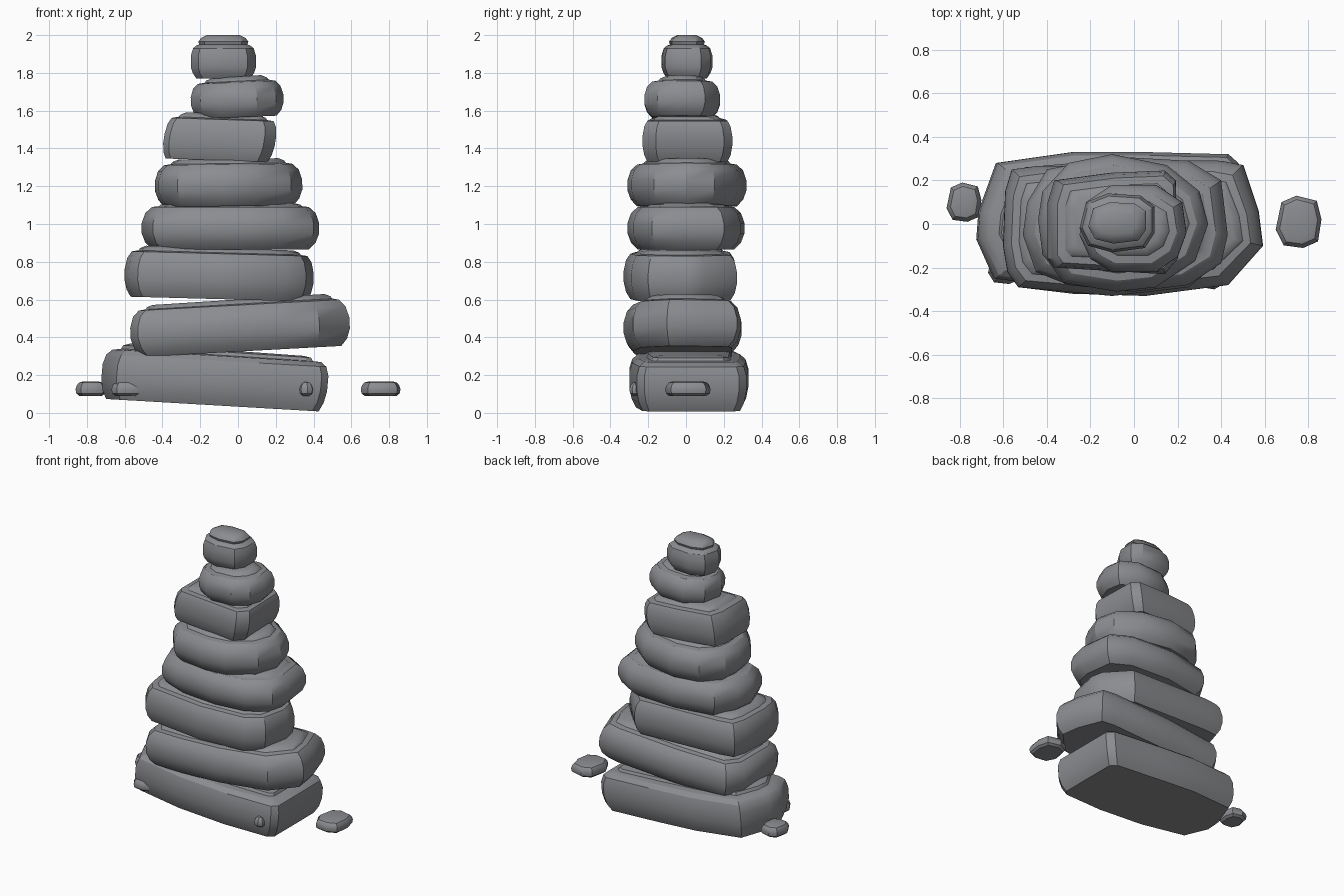
import bpy, bmesh, math

if "Cube" in bpy.data.objects:
    bpy.data.objects.remove(bpy.data.objects["Cube"])

stone_mat = bpy.data.materials.new("grey stone")
stone_mat.diffuse_color = (0.26, 0.265, 0.28, 1)
stone_mat.use_nodes = True
stone_mat.node_tree.nodes["Principled BSDF"].inputs["Base Color"].default_value = stone_mat.diffuse_color


def stone(name, outline, rings, slope=0.0, lean=None):
    """Loft an outline through (inset, z) rings, then tilt it along x."""
    xs, ys = [p[0] for p in outline], [p[1] for p in outline]
    cx, cy = (min(xs) + max(xs)) / 2, (min(ys) + max(ys)) / 2
    hx, hy = max(xs) - cx, max(ys) - cy
    zc = (rings[0][1] + rings[-1][1]) / 2
    lean = -slope if lean is None else lean
    bm = bmesh.new()
    loops = []
    for inset, z in rings:
        sx, sy = 1 - inset / hx, 1 - inset / hy
        loops.append([bm.verts.new((cx + (x - cx) * sx + lean * (z - zc),
                                    cy + (y - cy) * sy,
                                    z + slope * x)) for x, y in outline])
    n = len(outline)
    for a, b in zip(loops, loops[1:]):
        for i in range(n):
            j = (i + 1) % n
            bm.faces.new((a[i], a[j], b[j], b[i]))
    bm.faces.new(loops[-1])
    bm.faces.new(loops[0][::-1])
    bmesh.ops.recalc_face_normals(bm, faces=bm.faces)
    me = bpy.data.meshes.new(name)
    bm.to_mesh(me)
    bm.free()
    me.materials.append(stone_mat)
    ob = bpy.data.objects.new(name, me)
    bpy.context.collection.objects.link(ob)
    bpy.ops.object.select_all(action='DESELECT')
    ob.select_set(True)
    bpy.context.view_layer.objects.active = ob
    bpy.ops.object.shade_smooth_by_angle(angle=math.radians(32))


def rounded(z0, z1, b, cap=0.03):
    """Rounded side profile with a thin raised cap on top."""
    s = z1 - cap
    h = s - z0
    return [(b, z0), (b * .35, z0 + h * .16), (0, z0 + h * .38), (0, z0 + h * .62),
            (b * .35, z0 + h * .86), (b, s), (b + .035, s + cap * .2),
            (b + .045, s + cap * .6), (b + .075, z1)]


# Main stack, bottom to top
stone("base_stone",
      [(-.72, -.07), (-.64, -.25), (-.28, -.30), (.1, -.30), (.44, -.26), (.475, -.22),
       (.475, .28), (.43, .32), (.05, .33), (-.28, .33), (-.63, .28), (-.71, .06)],
      [(.035, .034), (.012, .08), (0, .14), (0, .22), (.015, .27), (.045, .295),
       (.09, .30), (.1, .318), (.14, .328)], -.055, .09)
stone("second_stone",
      [(-.57, -.22), (-.53, -.29), (-.28, -.32), (.05, -.33), (.2, -.31), (.43, -.28),
       (.59, -.1), (.57, .06), (.5, .27), (.4, .29), (-.1, .295), (-.5, .26), (-.57, .15)],
      rounded(.325, .60, .05), .05)
stone("third_stone",
      [(-.60, -.1), (-.59, .15), (-.56, .25), (-.45, .265), (.22, .27), (.38, .1),
       (.4, 0), (.36, -.2), (.25, -.29), (-.1, -.33), (-.53, -.29), (-.58, -.22)],
      rounded(.60, .87, .035), -.025)
stone("fourth_stone",
      [(-.51, -.05), (-.45, -.22), (-.3, -.28), (0, -.31), (.25, -.28), (.4, -.18),
       (.43, -.05), (.4, .2), (.25, .29), (-.1, .31), (-.4, .25), (-.49, .1)],
      rounded(.865, 1.11, .055, .02))
stone("fifth_stone",
      [(-.44, .02), (-.42, -.14), (-.32, -.27), (-.08, -.31), (.1, -.29), (.28, -.17),
       (.34, 0), (.3, .15), (.15, .27), (-.1, .32), (-.3, .28), (-.42, .15)],
      rounded(1.095, 1.345, .05), .01)
stone("sixth_stone",
      [(-.39, -.16), (-.36, -.2), (.14, -.23), (.2, -.16), (.19, .2), (.14, .245),
       (-.1, .235), (-.36, .2), (-.39, .1)],
      rounded(1.335, 1.58, .025), -.03, .15)
stone("seventh_stone",
      [(-.25, -.05), (-.2, -.16), (-.1, -.22), (.1, -.22), (.2, -.15), (.24, -.04),
       (.22, .1), (.1, .18), (-.1, .18), (-.22, .1)],
      rounded(1.565, 1.78, .04), .035)
stone("top_stone",
      [(-.25, -.02), (-.21, -.1), (-.1, -.13), (.05, -.11), (.095, -.04), (.095, .08),
       (.03, .13), (-.12, .14), (-.22, .1)],
      [(.03, 1.77), (.01, 1.80), (0, 1.83), (0, 1.89), (.012, 1.93), (.03, 1.945),
       (.045, 1.95), (.04, 1.965), (.055, 1.985), (.085, 2.0)])

# Pebbles around the base: centre, half size
octagon = [(-1, -.3), (-.65, -.9), (.2, -1), (.85, -.75), (1, .1), (.8, .8), (-.1, 1), (-.75, .75)]
for i, (x, y, a, b) in enumerate([(-.78, .1, .08, .09), (.755, .01, .105, .12),
                                  (-.59, -.2, .08, .075), (.36, -.24, .04, .06)]):
    stone(f"pebble_{i + 1}", [(x + a * u, y + b * v) for u, v in octagon],
          [(.02, .09), (.004, .103), (0, .125), (.006, .145), (.018, .16), (.035, .165)])
